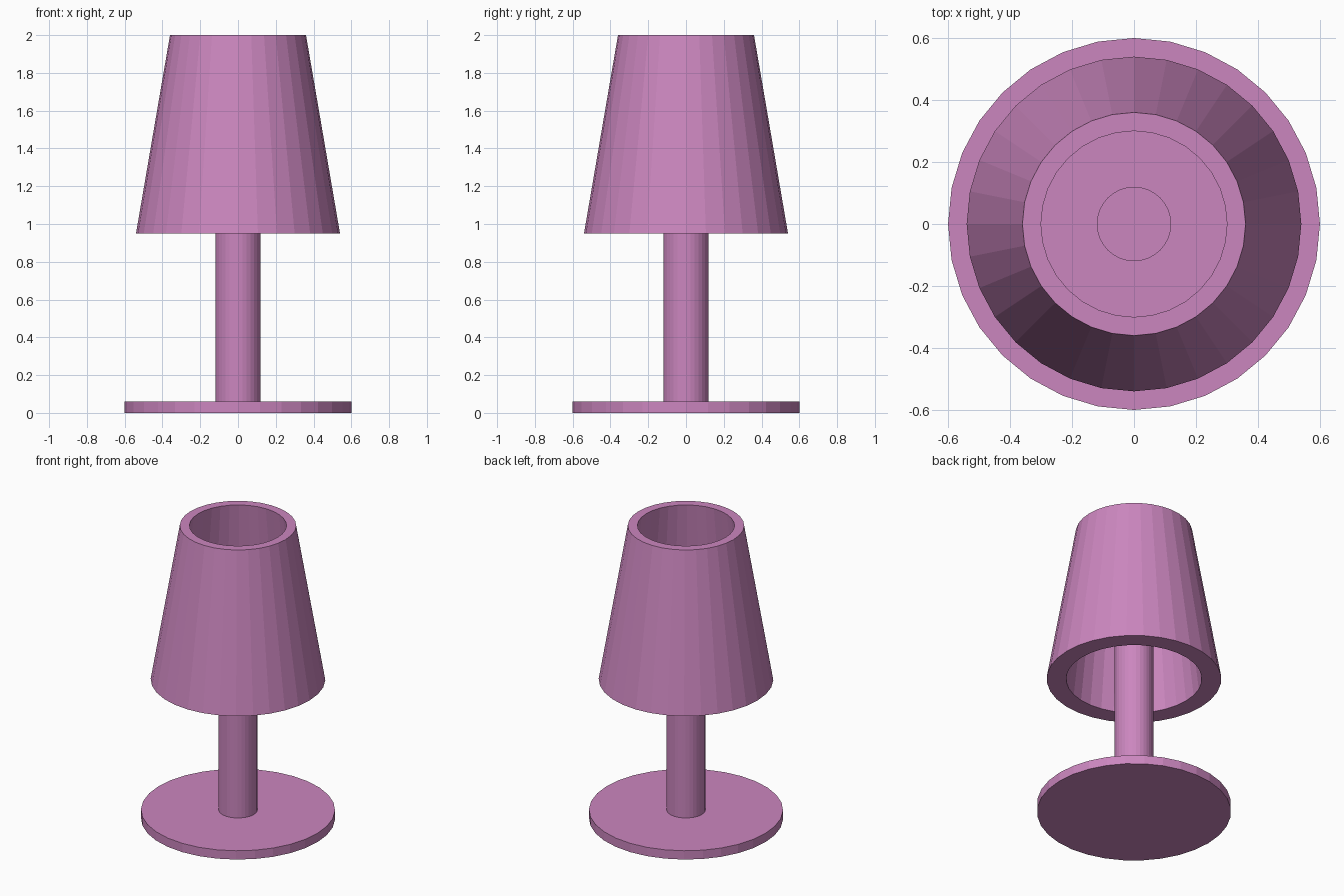
import bpy
import bmesh
from math import cos, sin, tau

if "Cube" in bpy.data.objects:
    bpy.data.objects.remove(bpy.data.objects["Cube"])

SIDES = 32

mat = bpy.data.materials.new("pink")
mat.diffuse_color = (0.60, 0.24, 0.52, 1)
mat.use_nodes = True
mat.node_tree.nodes["Principled BSDF"].inputs["Base Color"].default_value = mat.diffuse_color


def lathe(name, profile, closed):
    """Revolve (radius, z) points around z; an open profile is capped at both ends."""
    bm = bmesh.new()
    rings = [[bm.verts.new((r * cos(tau * i / SIDES), r * sin(tau * i / SIDES), z))
              for i in range(SIDES)] for r, z in profile]
    pairs = list(zip(rings, rings[1:]))
    if closed:
        pairs.append((rings[-1], rings[0]))
    else:
        bm.faces.new(rings[0])
        bm.faces.new(rings[-1])
    for a, b in pairs:
        for i in range(SIDES):
            j = (i + 1) % SIDES
            bm.faces.new((a[i], a[j], b[j], b[i]))
    bmesh.ops.recalc_face_normals(bm, faces=bm.faces)
    mesh = bpy.data.meshes.new(name)
    bm.to_mesh(mesh)
    bm.free()
    mesh.materials.append(mat)
    obj = bpy.data.objects.new(name, mesh)
    bpy.context.collection.objects.link(obj)
    return obj


# Flat round foot
lathe("base", [(0.60, 0), (0.60, 0.06)], False)

# Post running up inside the shade
lathe("post", [(0.12, 0.06), (0.12, 1.25)], False)

# Open tapered shade with a thick wall
lathe("shade", [(0.54, 0.95), (0.36, 2.0), (0.30, 2.0), (0.42, 0.95)], True)
